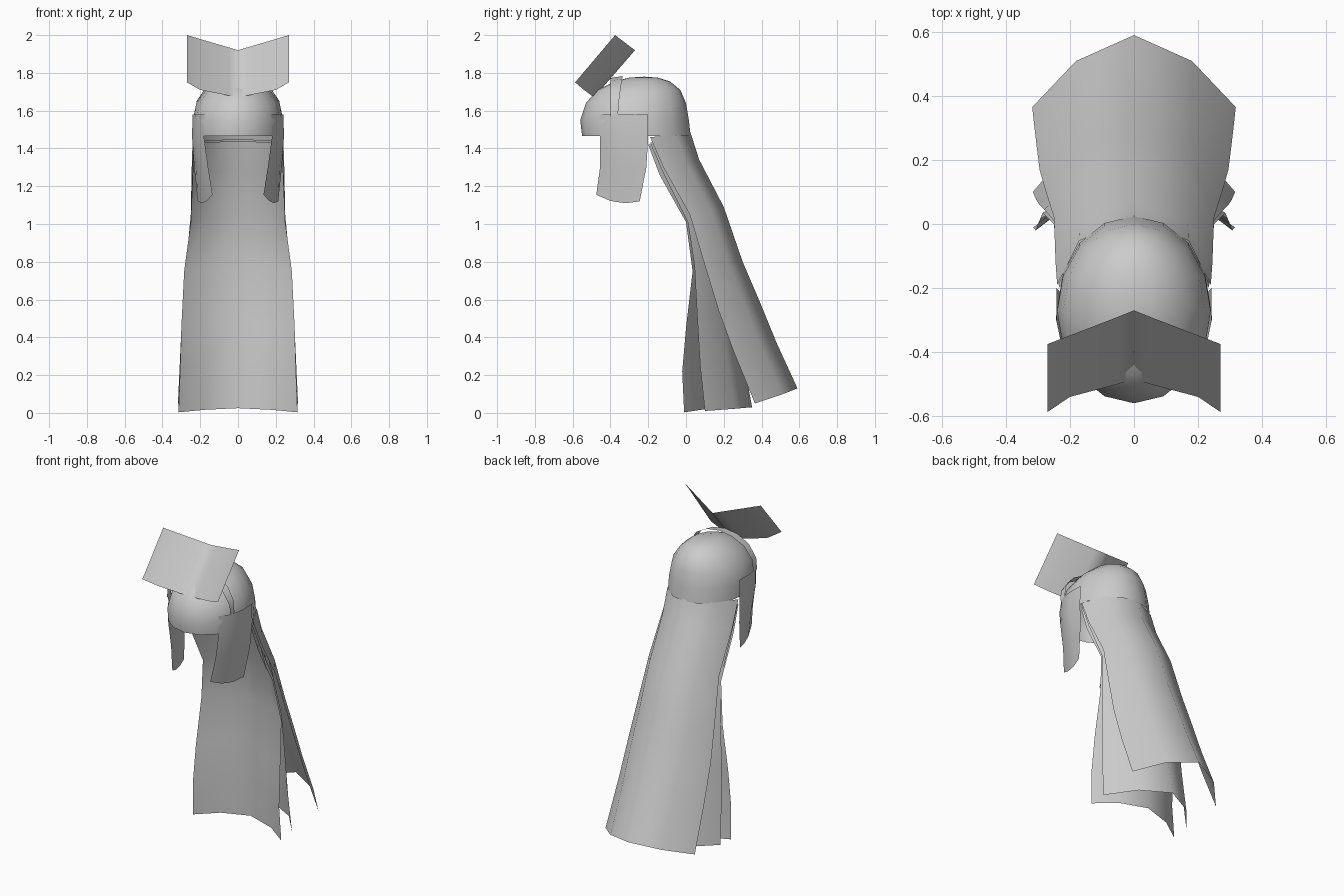
import bpy
from math import sin, cos, pi

if "Cube" in bpy.data.objects:
    bpy.data.objects.remove(bpy.data.objects["Cube"])


def make(name, verts, faces):
    mesh = bpy.data.meshes.new(name)
    mesh.from_pydata(verts, [], faces)
    for p in mesh.polygons:
        p.use_smooth = True
    ob = bpy.data.objects.new(name, mesh)
    bpy.context.collection.objects.link(ob)
    return ob


def sheet(name, rows):
    """Open surface through rows of points of equal length."""
    n = len(rows[0])
    verts = [v for r in rows for v in r]
    faces = [(i * n + j, (i + 1) * n + j, (i + 1) * n + j + 1, i * n + j + 1)
             for i in range(len(rows) - 1) for j in range(n - 1)]
    return make(name, verts, faces)


def mirror(points):
    """Complete a row that runs from the right edge to the centre line."""
    return points + [(-x, y, z) for x, y, z in reversed(points[:-1])]


# Crown and fringe: elliptical rings (z, front y, back y, half width)
rings = [(1.465, -.55, .025, .24), (1.55, -.56, .015, .24), (1.64, -.53, 0, .22),
         (1.71, -.47, -.03, .17), (1.755, -.375, -.085, .115), (1.775, -.3, -.15, .06)]
SEG = 16
verts = []
for z, yf, yb, w in rings:
    for k in range(SEG):
        a = 2 * pi * k / SEG
        verts.append((w * cos(a), (yf + yb) / 2 + (yb - yf) / 2 * sin(a), z))
verts.append((0, -.22, 1.78))
faces = [(i * SEG + k, i * SEG + (k + 1) % SEG, (i + 1) * SEG + (k + 1) % SEG, (i + 1) * SEG + k)
         for i in range(len(rings) - 1) for k in range(SEG)]
top = (len(rings) - 1) * SEG
faces += [(top + k, top + (k + 1) % SEG, len(verts) - 1) for k in range(SEG)]
make("hair_crown", verts, faces)


# Long back hair: three layered curtains
def curtain(name, widths, edge, back):
    rows = []
    last = len(edge) - 1
    for i, (w, (ye, ze), (yb, zb)) in enumerate(zip(widths, edge, back)):
        f = .71 - .14 * i / last
        rows.append(mirror([(w, ye, ze),
                            (w * f, ye + .64 * (yb - ye), ze + .6 * (zb - ze)),
                            (0, yb, zb)]))
    sheet(name, rows)


curtain("back_hair_outer", [.24, .245, .25, .275, .295, .305, .318],
        [(-.19, 1.46), (-.12, 1.3), (.02, 1.05), (.1, .78), (.17, .55), (.25, .33), (.365, .05)],
        [(.025, 1.48), (.07, 1.34), (.2, 1.09), (.3, .8), (.39, .59), (.48, .37), (.59, .13)])
curtain("back_hair_middle", [.236, .242, .25, .28, .295, .305, .316],
        [(-.19, 1.43), (-.12, 1.27), (.01, 1.01), (.045, .78), (.06, .5), (.075, .25), (.1, .01)],
        [(.005, 1.45), (.05, 1.31), (.15, 1.06), (.21, .8), (.26, .55), (.3, .3), (.35, .03)])
curtain("back_hair_inner", [.233, .24, .25, .285, .3, .307, .315],
        [(-.2, 1.42), (-.14, 1.26), (0, 1.01), (.035, .75), (0, .45), (-.02, .22), (-.01, .003)],
        [(-.015, 1.44), (.03, 1.28), (.1, 1.03), (.125, .78), (.125, .5), (.13, .25), (.13, .025)])

# Side locks in front of the ears
lock = [[(.178, -.455, 1.58), (.224, -.39, 1.58), (.241, -.3, 1.58), (.24, -.2, 1.58)],
        [(.18, -.455, 1.46), (.222, -.39, 1.46), (.243, -.3, 1.46), (.242, -.2, 1.46)],
        [(.158, -.455, 1.3), (.195, -.385, 1.3), (.22, -.305, 1.3), (.232, -.21, 1.3)],
        [(.135, -.475, 1.155), (.165, -.4, 1.122), (.19, -.32, 1.11), (.213, -.245, 1.12)]]
for side, s in (("right", 1), ("left", -1)):
    sheet("side_lock_" + side, [[(s * x, y, z) for x, y, z in r] for r in lock])

# Narrow hair band over the crown (x, z, front y, back y)
band = [(.226, 1.58, -.4, -.36), (.22, 1.65, -.4, -.355), (.17, 1.725, -.4, -.345),
        (.09, 1.768, -.4, -.338), (0, 1.783, -.4, -.335)]
sheet("hair_band", [mirror([(x, yb, z) for x, z, yf, yb in band]),
                    mirror([(x, yf, z - .01) for x, z, yf, yb in band])])

# Folded bow plate standing on the forehead
sheet("bow", [mirror([(.27, -.375, 2.0), (.2, -.348, 1.979), (.05, -.29, 1.935), (0, -.27, 1.92)]),
              mirror([(.27, -.587, 1.75), (.2, -.54, 1.71), (.05, -.5, 1.68), (0, -.485, 1.672)])])
